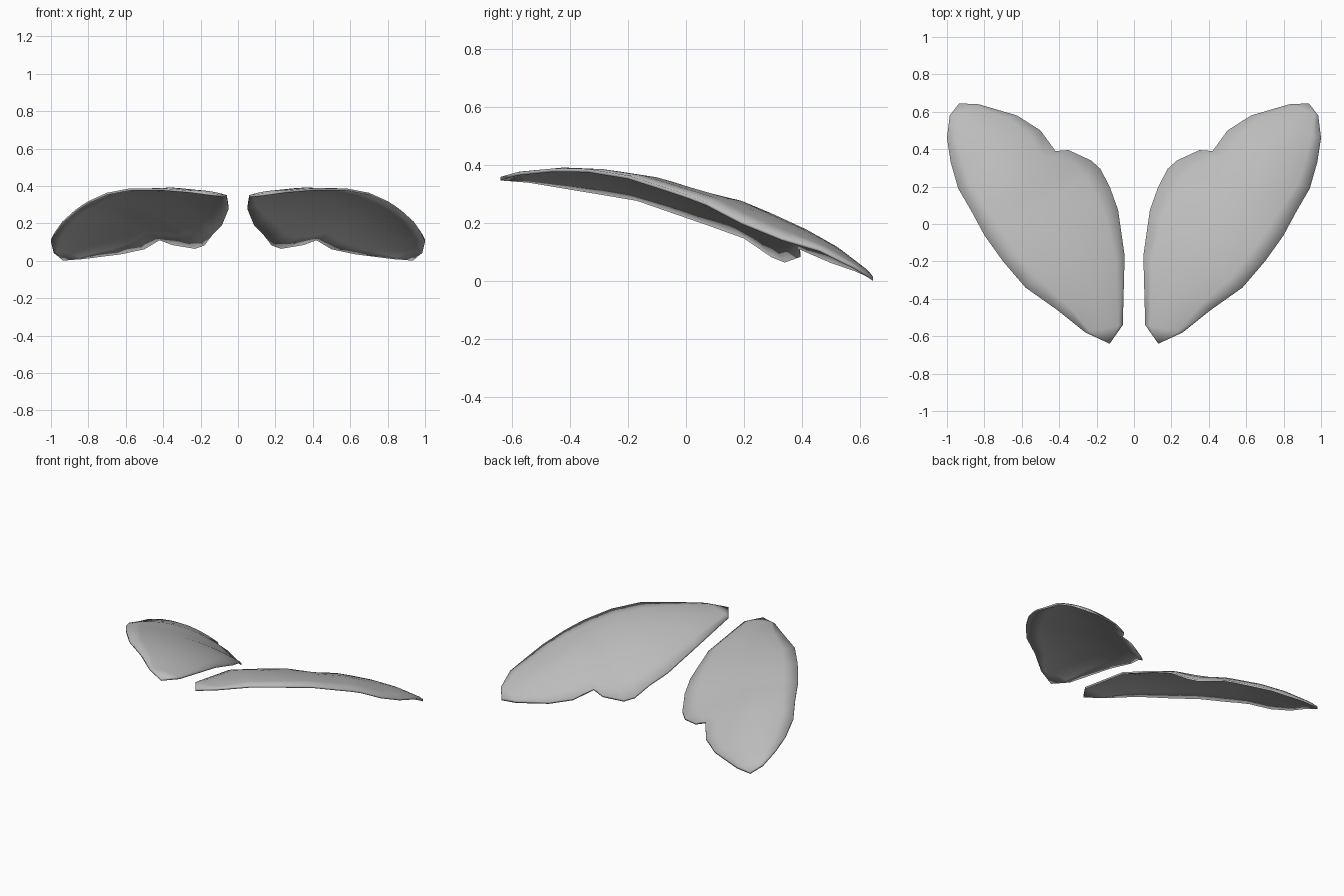
import bpy, bmesh
from mathutils import Vector

if "Cube" in bpy.data.objects:
    bpy.data.objects.remove(bpy.data.objects["Cube"])

# Stations from the narrow front root to the rounded back tip:
# inner edge point, matching outer edge point, dome height between them
STATIONS = [
    ((.13, -.64, .355), (.13, -.64, .355), 0),
    ((.06, -.54, .347), (.26, -.58, .372), .010),
    ((.05, -.17, .285), (.41, -.46, .384), .036),
    ((.085, .075, .20), (.58, -.34, .383), .050),
    ((.13, .20, .155), (.70, -.20, .360), .060),
    ((.18, .295, .09), (.80, -.06, .315), .075),
    ((.23, .34, .072), (.835, .005, .293), .080),
    ((.35, .395, .092), (.87, .07, .268), .075),
    ((.42, .39, .118), (.94, .19, .205), .070),
    ((.50, .50, .07), (.98, .33, .148), .065),
    ((.625, .58, .043), (1.0, .46, .11), .038),
    ((.83, .64, .017), (.985, .58, .05), .012),
    ((.935, .645, .009), (.935, .645, .009), 0),
]
COLS = 8
THICKNESS = .012

# mid grey shell
grey = bpy.data.materials.new("wing_grey")
grey.diffuse_color = (.5, .5, .5, 1)
grey.use_nodes = True
grey.node_tree.nodes["Principled BSDF"].inputs["Base Color"].default_value = grey.diffuse_color


def wing(name, side):
    """Domed thin shell lofted across the stations; side is +1 or -1."""
    bm = bmesh.new()
    rows = []
    for inner, outer, dome in STATIONS:
        a, b = Vector(inner), Vector(outer)
        row = []
        for j in range(COLS + 1):
            t = j / COLS
            p = a.lerp(b, t)
            p.z += dome * 4 * t * (1 - t)
            row.append(bm.verts.new((side * p.x, p.y, p.z)))
        rows.append(row)
    for r, s in zip(rows, rows[1:]):
        for j in range(COLS):
            quad = [r[j], r[j + 1], s[j + 1], s[j]]
            bm.faces.new(quad if side > 0 else quad[::-1])
    # collapse both pointed ends
    bmesh.ops.remove_doubles(bm, verts=bm.verts, dist=.0005)

    # shell thickness: lower copy, flipped, joined by a rim
    rim = [e for e in bm.edges if e.is_boundary]
    dup = bmesh.ops.duplicate(bm, geom=bm.verts[:] + bm.edges[:] + bm.faces[:])
    low_verts = [g for g in dup["geom"] if isinstance(g, bmesh.types.BMVert)]
    low_faces = [g for g in dup["geom"] if isinstance(g, bmesh.types.BMFace)]
    vmap = dup["vert_map"]
    for e in rim:
        a, b = e.verts
        bm.faces.new((a, b, vmap[b], vmap[a]))
    for v in low_verts:
        v.co.z -= THICKNESS
    for v in bm.verts:
        v.co.z = max(0, v.co.z + THICKNESS * .3)
    bmesh.ops.reverse_faces(bm, faces=low_faces)
    bmesh.ops.recalc_face_normals(bm, faces=bm.faces[:])
    # soft shading runs over the rim, so the edges look rounded
    for f in bm.faces:
        f.smooth = True

    mesh = bpy.data.meshes.new(name)
    bm.to_mesh(mesh)
    bm.free()
    mesh.materials.append(grey)
    ob = bpy.data.objects.new(name, mesh)
    bpy.context.collection.objects.link(ob)


wing("right_wing", 1)
wing("left_wing", -1)
